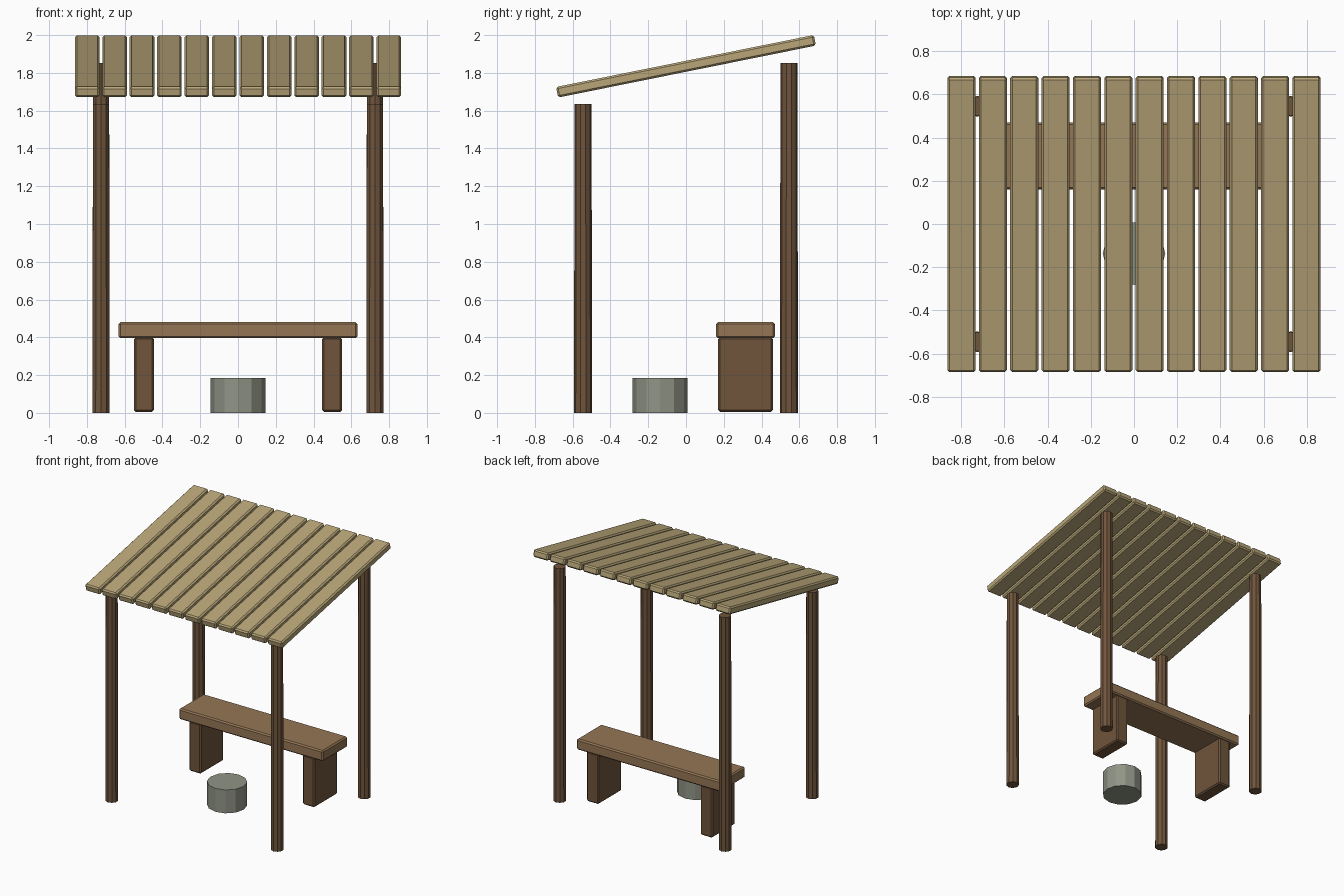
import bpy
from math import radians

old = bpy.data.objects.get("Cube")
if old:
    bpy.data.objects.remove(old, do_unlink=True)


def material(name, rgb):
    m = bpy.data.materials.new(name)
    m.use_nodes = True
    m.diffuse_color = (*rgb, 1)
    m.node_tree.nodes["Principled BSDF"].inputs["Base Color"].default_value = (*rgb, 1)
    return m


PALE = material("pale_plank_wood", (0.48, 0.38, 0.19))
SEAT = material("warm_seat_wood", (0.30, 0.18, 0.09))
DARK = material("dark_post_wood", (0.16, 0.09, 0.045))
STONE = material("grey_stone", (0.28, 0.30, 0.24))


def box(name, loc, size, mat, bevel=0.01, tilt=0):
    """Flat-shaded box with a small chamfer."""
    bpy.ops.mesh.primitive_cube_add(size=1, location=loc)
    ob = bpy.context.object
    ob.name = name
    ob.scale = size
    bpy.ops.object.transform_apply(location=False, rotation=False, scale=True)
    ob.rotation_euler.x = tilt
    mod = ob.modifiers.new("chamfer", "BEVEL")
    mod.width = bevel
    mod.segments = 1
    ob.data.materials.append(mat)
    return ob


def column(name, x, y, height, r_base, r_top, sides, mat):
    """Faceted upright standing on the ground."""
    bpy.ops.mesh.primitive_cone_add(vertices=sides, radius1=r_base, radius2=r_top,
                                    depth=height, location=(x, y, height / 2))
    ob = bpy.context.object
    ob.name = name
    ob.data.materials.append(mat)
    return ob


# Corner posts, taller at the back
for side, x in (("left", 0.725), ("right", -0.725)):
    column(f"front_post_{side}", x, -0.545, 1.635, 0.048, 0.045, 10, DARK)
    column(f"back_post_{side}", x, 0.545, 1.853, 0.048, 0.045, 10, DARK)

# Sloping roof of separate planks
PLANKS = 12
for i in range(PLANKS):
    x = (i - (PLANKS - 1) / 2) * 0.1452
    box(f"roof_plank_{i + 1}", (x, 0, 1.835), (0.13, 1.392, 0.057), PALE,
        tilt=radians(11.4))

# Bench: seat board on two slab legs
box("bench_seat", (0, 0.315, 0.438), (1.264, 0.31, 0.085), SEAT)
for side, x in (("left", 0.498), ("right", -0.498)):
    box(f"bench_leg_{side}", (x, 0.315, 0.203), (0.105, 0.29, 0.396), DARK)

# Round stone under the roof
column("fire_stone", 0, -0.137, 0.185, 0.145, 0.145, 12, STONE)
